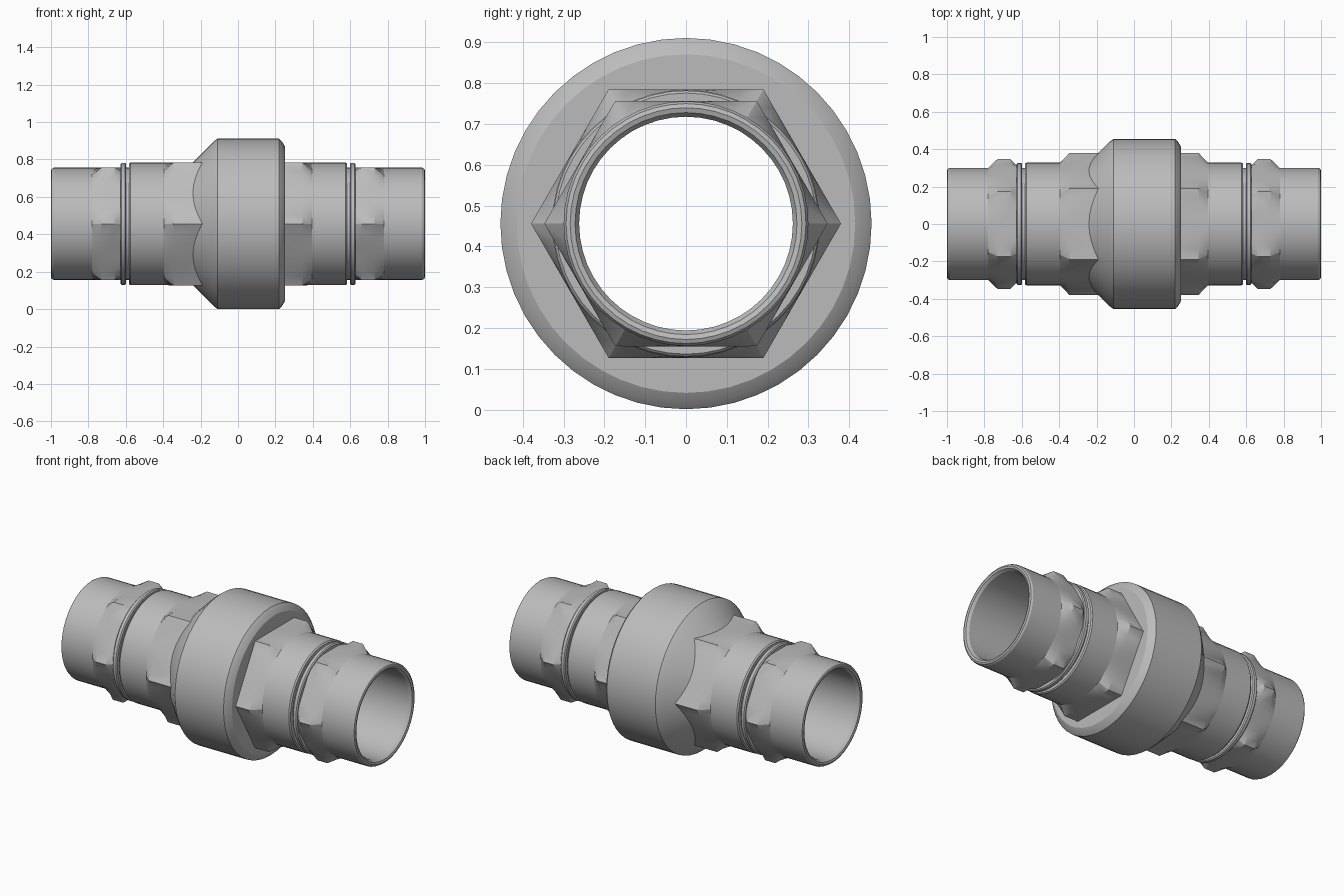
import bpy, bmesh, math

cube = bpy.data.objects.get("Cube")
if cube:
    bpy.data.objects.remove(cube, do_unlink=True)

AXIS_Z = 0.456
SEGMENTS = 48

metal = bpy.data.materials.new("grey_metal")
GREY = (0.5, 0.5, 0.5, 1)
metal.diffuse_color = GREY
metal.use_nodes = True
metal.node_tree.nodes["Principled BSDF"].inputs["Base Color"].default_value = GREY


def hexagon_radius(angle, apothem):
    """Distance to the edge of a hexagon that has a corner at angle zero."""
    step = math.pi / 3
    return apothem / math.cos(angle % step - step / 2)


def lathe(name, profile, apothem=None, side=1):
    """Sweep a closed (x, radius) loop around x; an apothem trims it to a hexagon."""
    bm = bmesh.new()
    rings = []
    for x, radius in profile:
        ring = []
        for i in range(SEGMENTS):
            a = 2 * math.pi * i / SEGMENTS
            r = min(radius, hexagon_radius(a, apothem)) if apothem else radius
            ring.append(bm.verts.new((side * x, r * math.cos(a), AXIS_Z + r * math.sin(a))))
        rings.append(ring)
    for k, ring in enumerate(rings):
        following = rings[(k + 1) % len(rings)]
        for i in range(SEGMENTS):
            j = (i + 1) % SEGMENTS
            bm.faces.new((ring[i], ring[j], following[j], following[i]))
    bmesh.ops.recalc_face_normals(bm, faces=bm.faces)
    mesh = bpy.data.meshes.new(name)
    bm.to_mesh(mesh)
    bm.free()
    mesh.materials.append(metal)
    obj = bpy.data.objects.new(name, mesh)
    bpy.context.collection.objects.link(obj)
    bpy.ops.object.select_all(action="DESELECT")
    obj.select_set(True)
    bpy.context.view_layer.objects.active = obj
    bpy.ops.object.shade_smooth_by_angle(angle=math.radians(28))


# Hollow pipe with softly rounded rims
END, OUTER, BORE = 1.0, 0.3, 0.262
pipe = [(0.985, OUTER), (0.996, 0.294), (END, 0.284),
        (0.996, 0.272), (0.98, BORE)]
lathe("pipe", pipe + [(-x, r) for x, r in reversed(pipe)])

# Large central union nut: sloped shoulder on one side, short bevel on the other
lathe("union_nut", [(-0.25, 0.28), (-0.25, 0.32), (-0.2, 0.37), (-0.13, 0.44),
                    (-0.11, 0.455), (0.22, 0.455), (0.235, 0.44),
                    (0.25, 0.415), (0.25, 0.28)])

# Fittings repeated at both ends
for side, label in ((1, "left"), (-1, "right")):
    lathe(label + "_sleeve", [(0.15, 0.28), (0.15, 0.328), (0.575, 0.328),
                              (0.583, 0.322), (0.583, 0.28)], side=side)
    lathe(label + "_large_hexagon", [(0.15, 0.28), (0.15, 0.38), (0.345, 0.38),
                                     (0.395, 0.328), (0.395, 0.28)], 0.329, side)
    lathe(label + "_seal_ring", [(0.598, 0.28), (0.598, 0.32), (0.604, 0.326),
                                 (0.622, 0.326), (0.628, 0.32), (0.628, 0.28)], side=side)
    lathe(label + "_small_hexagon", [(0.628, 0.28), (0.628, 0.315), (0.66, 0.347),
                                     (0.73, 0.347), (0.78, 0.3), (0.78, 0.28)], 0.301, side)
